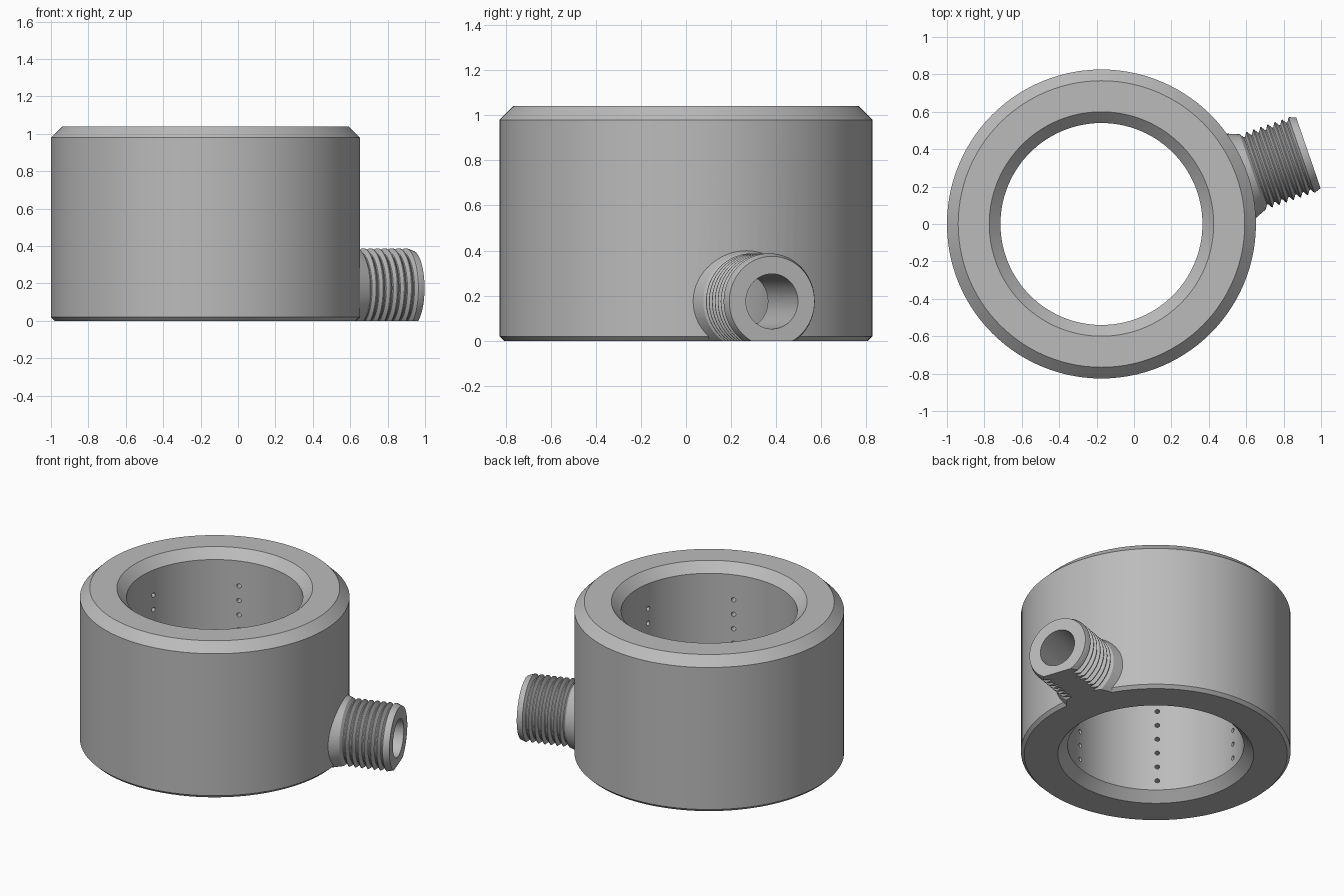
import bpy, bmesh, math
from mathutils import Matrix, Vector

if "Cube" in bpy.data.objects:
    bpy.data.objects.remove(bpy.data.objects["Cube"])

CENTER = Vector((-0.174, 0, 0))      # ring axis
ANGLE = math.radians(19)             # direction of the threaded inlet
AXIS_Z = 0.175                       # height of the inlet axis

grey = bpy.data.materials.new("plain grey")
grey.diffuse_color = (0.5, 0.5, 0.5, 1)
grey.use_nodes = True
grey.node_tree.nodes["Principled BSDF"].inputs["Base Color"].default_value = grey.diffuse_color


def lathe(name, profile, steps, matrix=Matrix()):
    """Spin a closed (radius, height) profile around z into a solid."""
    bm = bmesh.new()
    rings = []
    for i in range(steps):
        a = 2 * math.pi * i / steps
        rings.append([bm.verts.new((r * math.cos(a), r * math.sin(a), z)) for r, z in profile])
    n = len(profile)
    for i in range(steps):
        p, q = rings[i], rings[(i + 1) % steps]
        for j in range(n):
            k = (j + 1) % n
            bm.faces.new((p[j], q[j], q[k], p[k]))
    bmesh.ops.remove_doubles(bm, verts=bm.verts, dist=1e-5)
    bmesh.ops.dissolve_degenerate(bm, edges=bm.edges, dist=1e-6)
    bmesh.ops.recalc_face_normals(bm, faces=bm.faces)
    bm.transform(matrix)
    return add_object(name, bm)


def add_object(name, bm):
    mesh = bpy.data.meshes.new(name)
    bm.to_mesh(mesh)
    bm.free()
    mesh.materials.append(grey)
    obj = bpy.data.objects.new(name, mesh)
    bpy.context.collection.objects.link(obj)
    return obj


def radial(angle, z):
    """Map local +z to the outward radial direction of the ring at a height."""
    return (Matrix.Translation(CENTER + Vector((0, 0, z)))
            @ Matrix.Rotation(angle, 4, 'Z') @ Matrix.Rotation(math.pi / 2, 4, 'Y'))


def combine(target, other, operation):
    mod = target.modifiers.new(operation, 'BOOLEAN')
    mod.operation = operation
    mod.solver = 'EXACT'
    mod.object = other
    bpy.context.view_layer.objects.active = target
    bpy.ops.object.modifier_apply(modifier=mod.name)
    bpy.data.objects.remove(other)


# Chamfered ring body
at_center = Matrix.Translation(CENTER)
body = lathe("ring_body", [(0.60, 0), (0.806, 0), (0.826, 0.02), (0.826, 0.98), (0.766, 1.04),
                           (0.60, 1.04), (0.54, 0.98), (0.54, 0.06)], 112, at_center)

# Inlet with a flared collar and ridged thread
pitch, start, tip = 0.04, 0.855, 1.17
inlet = [(0, 0.70), (0.275, 0.70), (0.213, start)]
for i in range(7):
    x = start + i * pitch
    inlet += [(0.190, x + 0.016), (0.190, x + 0.022), (0.213, x + 0.036), (0.213, x + 0.040)]
inlet += [(0.200, tip), (0, tip)]
combine(body, lathe("threaded_inlet", inlet, 64, radial(ANGLE, AXIS_Z)), 'UNION')

# Hollow channel inside the wall
combine(body, lathe("channel_cutter", [(0.60, 0.08), (0.77, 0.08), (0.77, 0.88), (0.685, 0.96),
                                       (0.60, 0.88)], 112, at_center), 'DIFFERENCE')

# Inlet bore
combine(body, lathe("bore_cutter", [(0, 0.745), (0.122, 0.745), (0.122, 1.3), (0, 1.3)], 48,
                    radial(ANGLE, AXIS_Z)), 'DIFFERENCE')

# Flat underside of the inlet
bm = bmesh.new()
bmesh.ops.create_cube(bm, size=1, matrix=Matrix.Translation((0, 0, -0.5)) @ Matrix.Diagonal((4, 4, 1, 1)))
combine(body, add_object("base_cutter", bm), 'DIFFERENCE')

# Six columns of small outlet holes on the inner wall
bm = bmesh.new()
for column in range(6):
    for row in range(8):
        place = radial(ANGLE + math.radians(30 + 60 * column), 0.125 + 0.098 * row)
        bmesh.ops.create_cone(bm, cap_ends=True, segments=12, radius1=0.015, radius2=0.015,
                              depth=0.15, matrix=place @ Matrix.Translation((0, 0, 0.57)))
combine(body, add_object("outlet_cutter", bm), 'DIFFERENCE')

# Smooth round walls, keep the chamfer and thread edges crisp
body.select_set(True)
bpy.context.view_layer.objects.active = body
bpy.ops.object.shade_smooth_by_angle(angle=math.radians(25))
